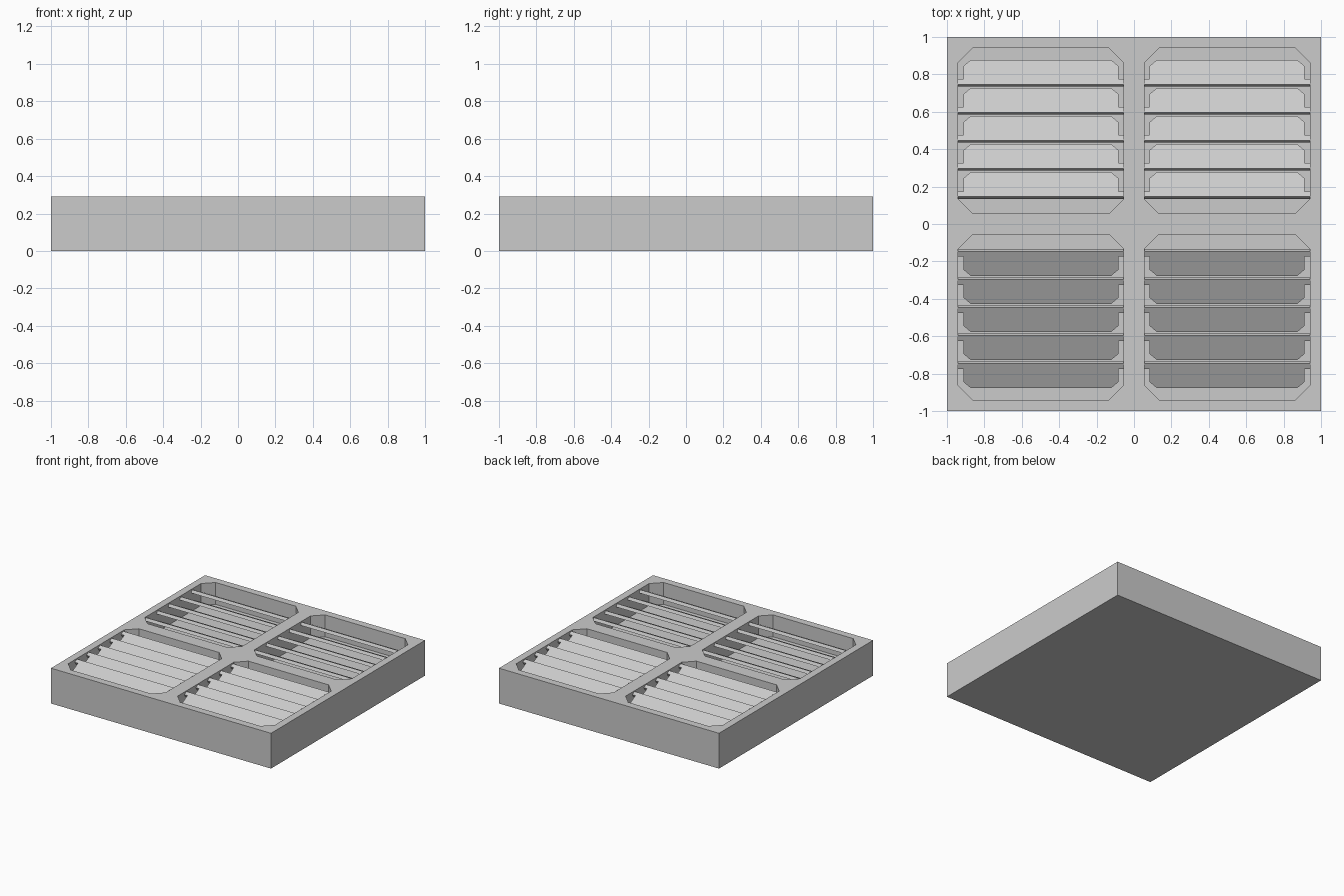
import bpy, bmesh, math
from mathutils import Vector

if "Cube" in bpy.data.objects:
    bpy.data.objects.remove(bpy.data.objects["Cube"])

TOP, FLOOR = 0.29, 0.11
X0, X1 = 0.055, 0.94
XC, HW = (X0 + X1) / 2, (X1 - X0) / 2
TILT, THICK = math.radians(28), 0.026


def prism(name, points, offset):
    """Solid made by extruding a flat outline along an offset vector."""
    bm = bmesh.new()
    face = bm.faces.new([bm.verts.new(p) for p in points])
    ext = bmesh.ops.extrude_face_region(bm, geom=[face])
    moved = [v for v in ext["geom"] if isinstance(v, bmesh.types.BMVert)]
    bmesh.ops.translate(bm, verts=moved, vec=offset)
    bmesh.ops.recalc_face_normals(bm, faces=bm.faces)
    mesh = bpy.data.meshes.new(name)
    bm.to_mesh(mesh)
    bm.free()
    obj = bpy.data.objects.new(name, mesh)
    bpy.context.collection.objects.link(obj)
    return obj


# Solid square panel
panel = prism("vent_panel", [(-1, -1, 0), (1, -1, 0), (1, 1, 0), (-1, 1, 0)],
              Vector((0, 0, TOP)))


def octagon(sx, sy):
    h, c = HW, 0.078
    pts = [(-h, -h + c), (-h + c, -h), (h - c, -h), (h, -h + c),
           (h, h - c), (h - c, h), (-h + c, h), (-h, h - c)]
    return [(sx * XC + x, sy * XC + y, FLOOR) for x, y in pts]


def slat(sx, sy, y_high):
    # Tilted plate: wide tabs at the high edge, clipped corners at the low edge
    half = [(HW, 0), (HW, 0.028), (HW - 0.028, 0.028),
            (HW - 0.028, 0.097), (HW - 0.068, 0.131)]
    outline = half + [(-x, d) for x, d in reversed(half)]
    pts = [(sx * XC + x, sy * (y_high + d), TOP - 0.006 - d * math.tan(TILT))
           for x, d in outline]
    back = Vector((0, -sy * math.sin(TILT), -math.cos(TILT))) * THICK
    return prism("louvre_slat", pts, back)


# Four chamfered pockets, each holding five slats facing outwards
for sx in (-1, 1):
    for sy in (-1, 1):
        cutter = prism("pocket_cutter", octagon(sx, sy), Vector((0, 0, 0.4)))
        cutter.hide_render = True
        mod = panel.modifiers.new("pocket", "BOOLEAN")
        mod.operation = "DIFFERENCE"
        mod.solver = "EXACT"
        mod.object = cutter
        bpy.context.view_layer.objects.active = panel
        bpy.ops.object.modifier_apply(modifier=mod.name)
        bpy.data.objects.remove(cutter, do_unlink=True)
        for i in range(5):
            slat(sx, sy, 0.147 + 0.15 * i)
